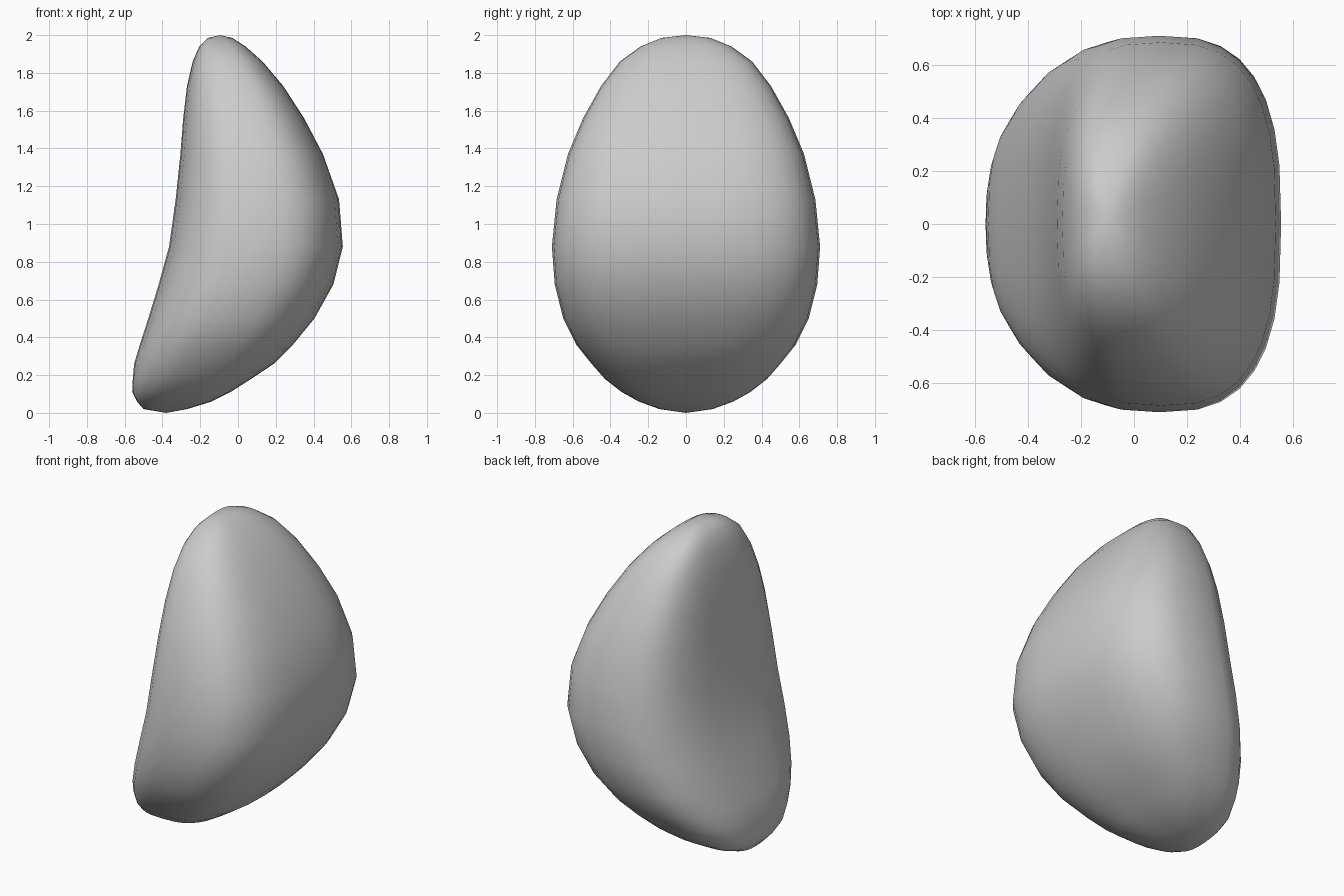
import bpy
import bmesh
from math import cos, sin, pi, copysign

default_cube = bpy.data.objects.get("Cube")
if default_cube:
    bpy.data.objects.remove(default_cube, do_unlink=True)

# Level slices of the pebble: height, right edge x, left edge x, half depth
SLICES = [
    (.02, -.5, -.27, .14),
    (.06, -.535, -.14, .25),
    (.11, -.56, -.04, .34),
    (.18, -.557, .07, .43),
    (.26, -.55, .19, .5),
    (.36, -.52, .29, .58),
    (.5, -.475, .405, .65),
    (.68, -.42, .505, .695),
    (.88, -.365, .555, .71),
    (1.13, -.33, .535, .685),
    (1.37, -.305, .45, .625),
    (1.56, -.29, .35, .545),
    (1.73, -.27, .24, .45),
    (1.86, -.24, .13, .35),
    (1.94, -.205, .04, .24),
    (1.985, -.16, -.03, .13),
]
BOTTOM_TIP = (-.38, 0, 0)
TOP_TIP = (-.095, 0, 2)
SIDES = 32
ROUNDNESS = 2.8


def rounded(value):
    """Push a sine or cosine outwards to make a soft-cornered oval."""
    return copysign(abs(value) ** (2 / ROUNDNESS), value)


def slice_ring(bm, height, x_min, x_max, half_depth):
    """Add one ring of vertices at the given height."""
    middle = (x_min + x_max) / 2
    half_width = (x_max - x_min) / 2
    ring = []
    for i in range(SIDES):
        angle = 2 * pi * i / SIDES
        x = middle + half_width * rounded(cos(angle))
        y = half_depth * rounded(sin(angle))
        ring.append(bm.verts.new((x, y, height)))
    return ring


def make_material(name, colour):
    material = bpy.data.materials.new(name)
    material.use_nodes = True
    material.diffuse_color = colour
    shader = next(n for n in material.node_tree.nodes if n.type == 'BSDF_PRINCIPLED')
    shader.inputs["Base Color"].default_value = colour
    return material


# Skin the slices, then close both ends on their tips
bm = bmesh.new()
rings = [slice_ring(bm, *row) for row in SLICES]
bottom = bm.verts.new(BOTTOM_TIP)
top = bm.verts.new(TOP_TIP)
for i in range(SIDES):
    j = (i + 1) % SIDES
    for lower, upper in zip(rings, rings[1:]):
        bm.faces.new((lower[i], lower[j], upper[j], upper[i]))
    bm.faces.new((bottom, rings[0][j], rings[0][i]))
    bm.faces.new((top, rings[-1][i], rings[-1][j]))
bmesh.ops.recalc_face_normals(bm, faces=bm.faces)

mesh = bpy.data.meshes.new("pebble")
bm.to_mesh(mesh)
bm.free()
mesh.materials.append(make_material("stone grey", (.6, .6, .6, 1)))
pebble = bpy.data.objects.new("pebble", mesh)
bpy.context.collection.objects.link(pebble)

# Smooth shading over the whole stone
for polygon in mesh.polygons:
    polygon.use_smooth = True
